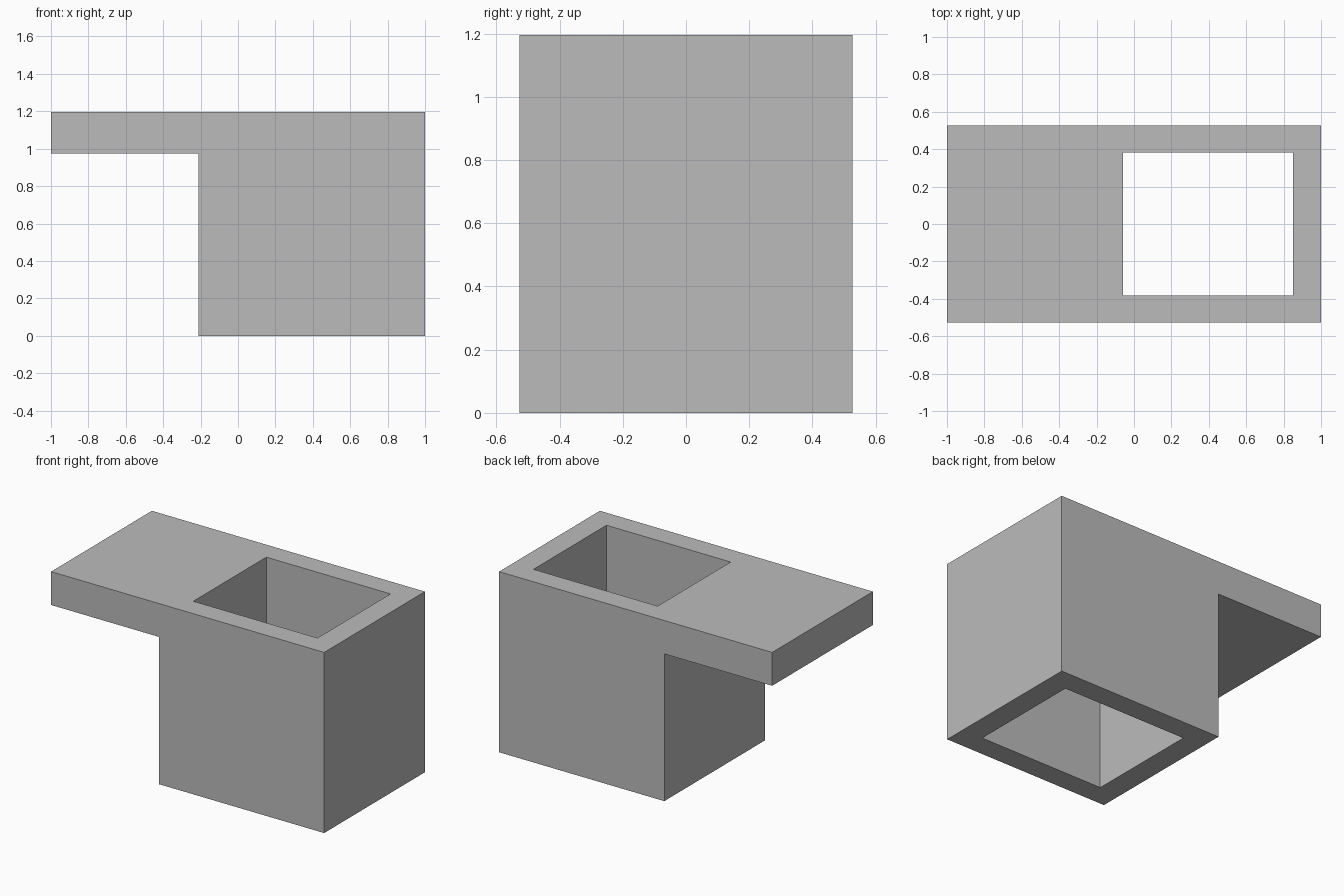
import bpy
import bmesh

# Remove the default cube
default = bpy.data.objects.get("Cube")
if default:
    bpy.data.objects.remove(default, do_unlink=True)

# Single flat grey
grey = bpy.data.materials.new("plain grey")
grey.use_nodes = True
colour = (0.5, 0.5, 0.5, 1)
grey.diffuse_color = colour
grey.node_tree.nodes["Principled BSDF"].inputs["Base Color"].default_value = colour


def extrude_profile(name, profile, half_depth):
    """Extrude an (x, z) outline symmetrically along y."""
    bm = bmesh.new()
    face = bm.faces.new([bm.verts.new((x, -half_depth, z)) for x, z in profile])
    result = bmesh.ops.extrude_face_region(bm, geom=[face])
    moved = [v for v in result["geom"] if isinstance(v, bmesh.types.BMVert)]
    bmesh.ops.translate(bm, verts=moved, vec=(0, 2 * half_depth, 0))
    bmesh.ops.recalc_face_normals(bm, faces=bm.faces)
    mesh = bpy.data.meshes.new(name)
    bm.to_mesh(mesh)
    bm.free()
    mesh.materials.append(grey)
    obj = bpy.data.objects.new(name, mesh)
    bpy.context.collection.objects.link(obj)
    return obj


# Block with an overhanging shelf on one side
block = extrude_profile("block_with_shelf", [
    (-1, 0.975), (-0.21, 0.975), (-0.21, 0), (1, 0), (1, 1.196), (-1, 1.196)], 0.527)

# Rectangular shaft cut straight through the block
cutter = extrude_profile("shaft_cutter", [
    (-0.06, -0.2), (0.85, -0.2), (0.85, 1.4), (-0.06, 1.4)], 0.382)
cutter.hide_render = True

cut = block.modifiers.new("shaft", "BOOLEAN")
cut.operation = "DIFFERENCE"
cut.solver = "EXACT"
cut.object = cutter
bpy.context.view_layer.objects.active = block
bpy.ops.object.modifier_apply(modifier=cut.name)
bpy.data.objects.remove(cutter, do_unlink=True)
